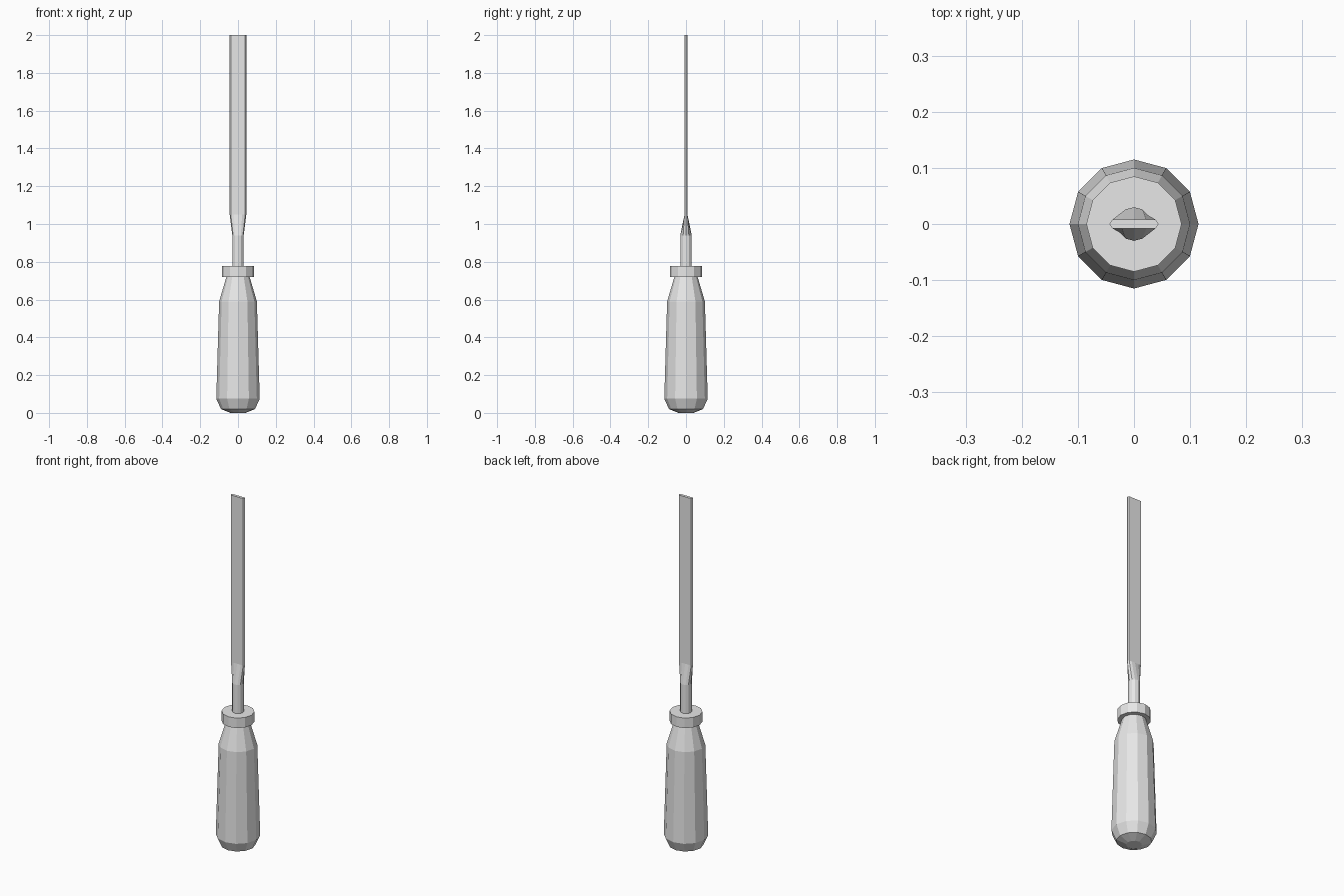
import bpy
import bmesh
from math import cos, sin, tau

SIDES = 12

cube = bpy.data.objects.get("Cube")
if cube:
    bpy.data.objects.remove(cube, do_unlink=True)

grey = bpy.data.materials.new("plain_grey")
grey.use_nodes = True
colour = (0.8, 0.8, 0.8, 1)
grey.diffuse_color = colour
grey.node_tree.nodes["Principled BSDF"].inputs["Base Color"].default_value = colour


def round_ring(radius, z):
    return [(radius * cos(tau * i / SIDES), radius * sin(tau * i / SIDES), z)
            for i in range(SIDES)]


def flat_ring(half_width, half_depth, z):
    """A ring squashed to a thin bar with slightly pointed edges."""
    ring = []
    for i in range(SIDES):
        c, s = cos(tau * i / SIDES), sin(tau * i / SIDES)
        y = max(-half_depth, min(half_depth, s))
        ring.append((half_width * c, y, z))
    return ring


def loft(name, rings):
    """Skin a stack of rings and cap both ends."""
    bm = bmesh.new()
    loops = [[bm.verts.new(p) for p in ring] for ring in rings]
    for low, high in zip(loops, loops[1:]):
        for i in range(SIDES):
            j = (i + 1) % SIDES
            bm.faces.new((low[i], low[j], high[j], high[i]))
    bm.faces.new(reversed(loops[0]))
    bm.faces.new(loops[-1])
    bmesh.ops.recalc_face_normals(bm, faces=bm.faces)
    mesh = bpy.data.meshes.new(name)
    bm.to_mesh(mesh)
    bm.free()
    mesh.materials.append(grey)
    obj = bpy.data.objects.new(name, mesh)
    bpy.context.collection.objects.link(obj)
    return obj


# Tapered grip with a rounded butt
grip = [(0.04, 0), (0.09, 0.02), (0.115, 0.075), (0.1, 0.59), (0.06, 0.725)]
loft("handle", [round_ring(r, z) for r, z in grip])

# Collar between grip and shaft
loft("collar", [round_ring(0.085, z) for z in (0.72, 0.777)])

# Round shaft that flattens into the blade
loft("shaft_and_blade", [
    round_ring(0.03, 0.77),
    round_ring(0.03, 0.94),
    flat_ring(0.044, 0.008, 1.05),
    flat_ring(0.044, 0.008, 2.0),
])
